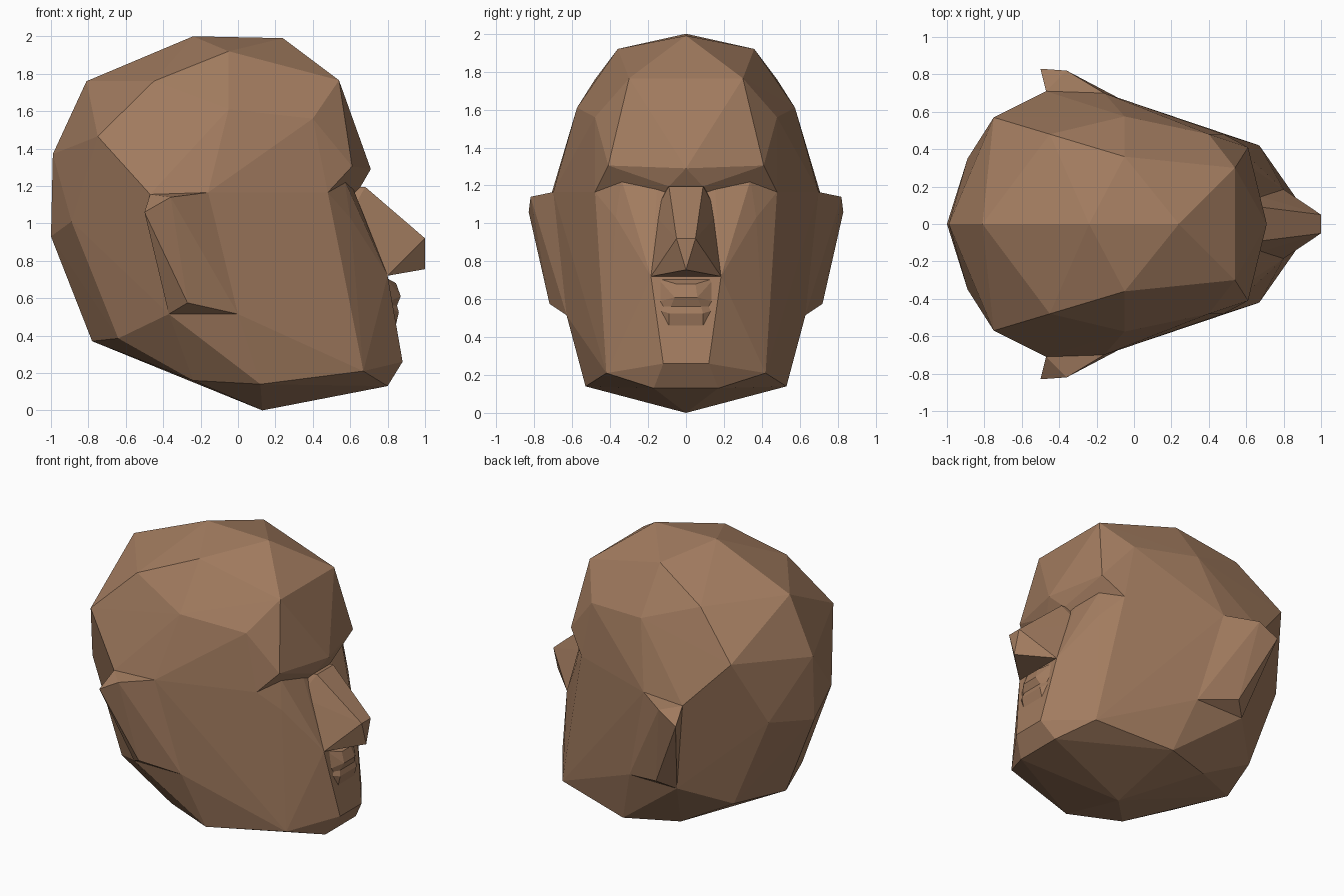
import bpy, bmesh

skin = bpy.data.materials.new("tan_skin")
skin.diffuse_color = (0.36, 0.20, 0.115, 1)


def faceted(name, points, sides=(1, -1)):
    """Flat-faced convex form through the points, mirrored over y."""
    bm = bmesh.new()
    seen = set((x, y * s, z) for x, y, z in points for s in sides)
    for p in sorted(seen):
        bm.verts.new(p)
    bmesh.ops.remove_doubles(bm, verts=bm.verts[:], dist=0.001)
    res = bmesh.ops.convex_hull(bm, input=bm.verts[:])
    loose = [v for v in bm.verts if not v.link_faces]
    bmesh.ops.delete(bm, geom=loose, context='VERTS')
    bmesh.ops.recalc_face_normals(bm, faces=bm.faces[:])
    mesh = bpy.data.meshes.new(name)
    bm.to_mesh(mesh)
    bm.free()
    mesh.materials.append(skin)
    ob = bpy.data.objects.new(name, mesh)
    bpy.context.collection.objects.link(ob)
    return ob


# Shared landmarks
temple = (0.48, 0.48, 1.165)
ear_front = (-0.16, 0.70, 1.165)
ear_back = (-0.47, 0.71, 1.155)
ear_root = (-0.37, 0.63, 0.515)
jaw_hinge = (0.0, 0.63, 0.515)
jaw_back = (-0.24, 0.40, 0.16)
nose_wing = (0.80, 0.185, 0.72)
mouth_corner = (0.77, 0.22, 0.565)
mouth_line = (0.85, 0.08, 0.56)

# Cranium with forehead and brow
faceted("cranium", [
    (-0.24, 0, 2.0), (0.24, 0, 1.99), (-0.81, 0, 1.76), (-0.99, 0, 1.37),
    (-1.0, 0, 0.93), (-0.78, 0, 0.37), (0.54, 0.30, 1.765),
    (-0.05, 0.36, 1.92), (-0.45, 0.48, 1.76), (-0.75, 0.57, 1.465),
    (-0.05, 0.575, 1.61), (0.40, 0.48, 1.56), (-0.89, 0.35, 1.01),
    (-0.64, 0.38, 0.385), (0.61, 0.41, 1.305), (0.71, 0, 1.29),
    (0.57, 0.34, 1.23), (0.61, 0.15, 1.225), (0.655, 0.09, 1.195),
    temple, ear_front, ear_back, ear_root, jaw_back])

# Face, cheeks, jaw and chin
faceted("face_and_jaw", [
    temple, ear_front, ear_back, ear_root, jaw_hinge, jaw_back, nose_wing,
    (0.57, 0.34, 1.23), (0.60, 0.15, 1.225), (0.60, 0.37, 1.03),
    (0.61, 0.17, 1.05), (0.57, 0.45, 0.60), (0.67, 0.42, 0.21),
    (0.12, 0.53, 0.14), (0.13, 0, 0.0), (0.80, 0.17, 0.13),
    (0.88, 0.12, 0.26), (0.845, 0.09, 0.46), (-0.78, 0, 0.37),
    (-0.64, 0.38, 0.385)])

# Nose wedge
faceted("nose", [
    (0.68, 0.09, 1.195), (0.60, 0.10, 1.19), (0.60, 0.17, 1.05), nose_wing,
    (1.0, 0.05, 0.92), (1.0, 0, 0.755), (0.60, 0.1, 0.80)])

# Lips
faceted("upper_lip", [
    (0.845, 0.05, 0.68), (0.87, 0.06, 0.61), mouth_line, mouth_corner,
    (0.79, 0.15, 0.71)])
faceted("lower_lip", [
    mouth_line, mouth_corner, (0.86, 0.09, 0.525), (0.845, 0.09, 0.46)])

# Ears
for label, side in (("left_ear", 1), ("right_ear", -1)):
    faceted(label, [
        ear_front, ear_back, ear_root, jaw_hinge, (-0.36, 0.82, 1.14),
        (-0.50, 0.83, 1.06), (-0.27, 0.72, 0.575)], (side,))
